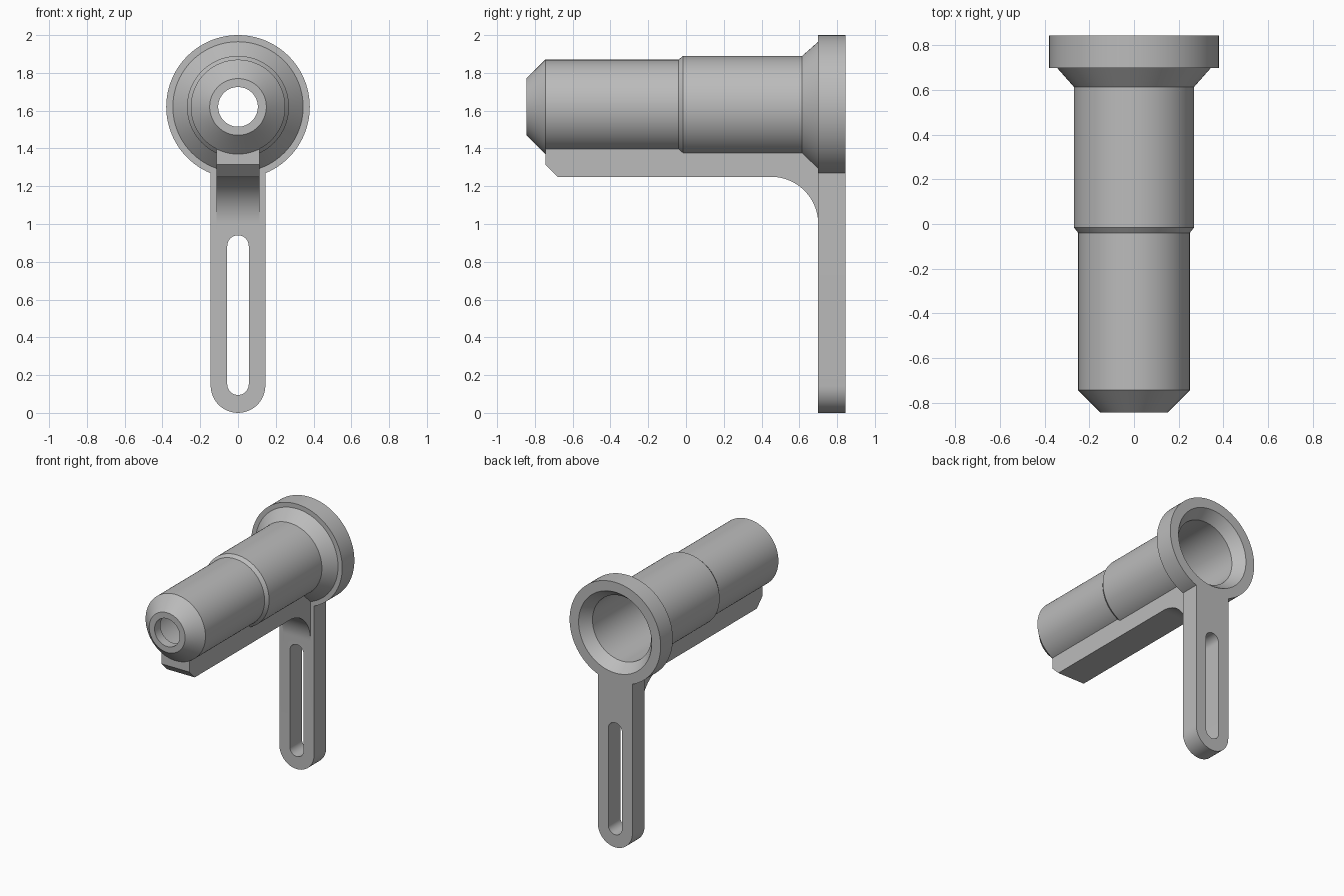
import bpy, bmesh
from math import sin, cos, pi

AXIS_Z = 1.62
SEGMENTS = 96

if "Cube" in bpy.data.objects:
    bpy.data.objects.remove(bpy.data.objects["Cube"])

grey = bpy.data.materials.new("plain grey")
grey.use_nodes = True
colour = (0.5, 0.5, 0.5, 1)
grey.diffuse_color = colour
grey.node_tree.nodes["Principled BSDF"].inputs["Base Color"].default_value = colour


def finish(name, bm):
    bmesh.ops.recalc_face_normals(bm, faces=bm.faces)
    mesh = bpy.data.meshes.new(name)
    bm.to_mesh(mesh)
    bm.free()
    mesh.materials.append(grey)
    obj = bpy.data.objects.new(name, mesh)
    bpy.context.collection.objects.link(obj)
    return obj


def lathe(name, profile):
    """Solid of revolution about the barrel axis from (y, radius) pairs."""
    bm = bmesh.new()
    angles = [2 * pi * i / SEGMENTS for i in range(SEGMENTS)]
    rings = [[bm.verts.new((r * cos(a), y, AXIS_Z + r * sin(a))) for a in angles]
             for y, r in profile]
    for a, b in zip(rings, rings[1:]):
        for i in range(SEGMENTS):
            j = (i + 1) % SEGMENTS
            bm.faces.new((a[i], a[j], b[j], b[i]))
    bm.faces.new(rings[0])
    bm.faces.new(rings[-1])
    return finish(name, bm)


def prism(name, points, offset):
    """Extrude a closed outline of 3D points along an offset."""
    bm = bmesh.new()
    face = bm.faces.new([bm.verts.new(p) for p in points])
    result = bmesh.ops.extrude_face_region(bm, geom=[face], use_keep_orig=True)
    verts = [v for v in result["geom"] if isinstance(v, bmesh.types.BMVert)]
    bmesh.ops.translate(bm, verts=verts, vec=offset)
    return finish(name, bm)


def arc(cx, cz, r, start, end, steps=24):
    angles = [start + (end - start) * i / steps for i in range(steps + 1)]
    return [(cx + r * cos(a), cz + r * sin(a)) for a in angles]


def combine(target, tool, operation):
    mod = target.modifiers.new(operation.lower(), "BOOLEAN")
    mod.operation = operation
    mod.solver = "EXACT"
    mod.object = tool
    bpy.context.view_layer.objects.active = target
    bpy.ops.object.modifier_apply(modifier=mod.name)
    bpy.data.objects.remove(tool)


# Stepped barrel with tapered nose and rear flange
body = lathe("barrel_bracket", [
    (-0.845, 0.15), (-0.745, 0.25), (-0.04, 0.25), (-0.015, 0.27),
    (0.615, 0.27), (0.70, 0.345), (0.70, 0.38), (0.845, 0.38)])

# Hanging arm with a rounded foot
arm_outline = arc(0, 0.145, 0.145, -pi, 0) + [(0.145, 1.40), (-0.145, 1.40)]
arm = prism("arm", [(x, 0.70, z) for x, z in arm_outline], (0, 0.145, 0))

# Rib under the barrel, curving down into the arm
rib_outline = [(-0.745, 1.42), (-0.745, 1.315), (-0.68, 1.25)]
rib_outline += arc(0.45, 1.00, 0.25, pi / 2, 0)
rib_outline += [(0.75, 1.00), (0.75, 1.42)]
rib = prism("rib", [(-0.115, y, z) for y, z in rib_outline], (0.23, 0, 0))

# Long slot through the arm
slot_outline = arc(0, 0.152, 0.057, -pi, 0) + arc(0, 0.883, 0.057, 0, pi)
slot = prism("slot_cutter", [(x, 0.6, z) for x, z in slot_outline], (0, 0.4, 0))

# Hollow bore, flared at the back and narrowed at the nose
bore = lathe("bore_cutter", [
    (-0.95, 0.105), (-0.775, 0.105), (-0.73, 0.225), (-0.02, 0.225),
    (0.0, 0.245), (0.765, 0.245), (0.845, 0.305), (0.95, 0.305)])

combine(body, arm, "UNION")
combine(body, rib, "UNION")
combine(body, slot, "DIFFERENCE")
combine(body, bore, "DIFFERENCE")

# Smooth the round surfaces, keep the hard edges
bpy.ops.object.select_all(action="DESELECT")
body.select_set(True)
bpy.context.view_layer.objects.active = body
bpy.ops.object.shade_smooth_by_angle(angle=pi / 9)
